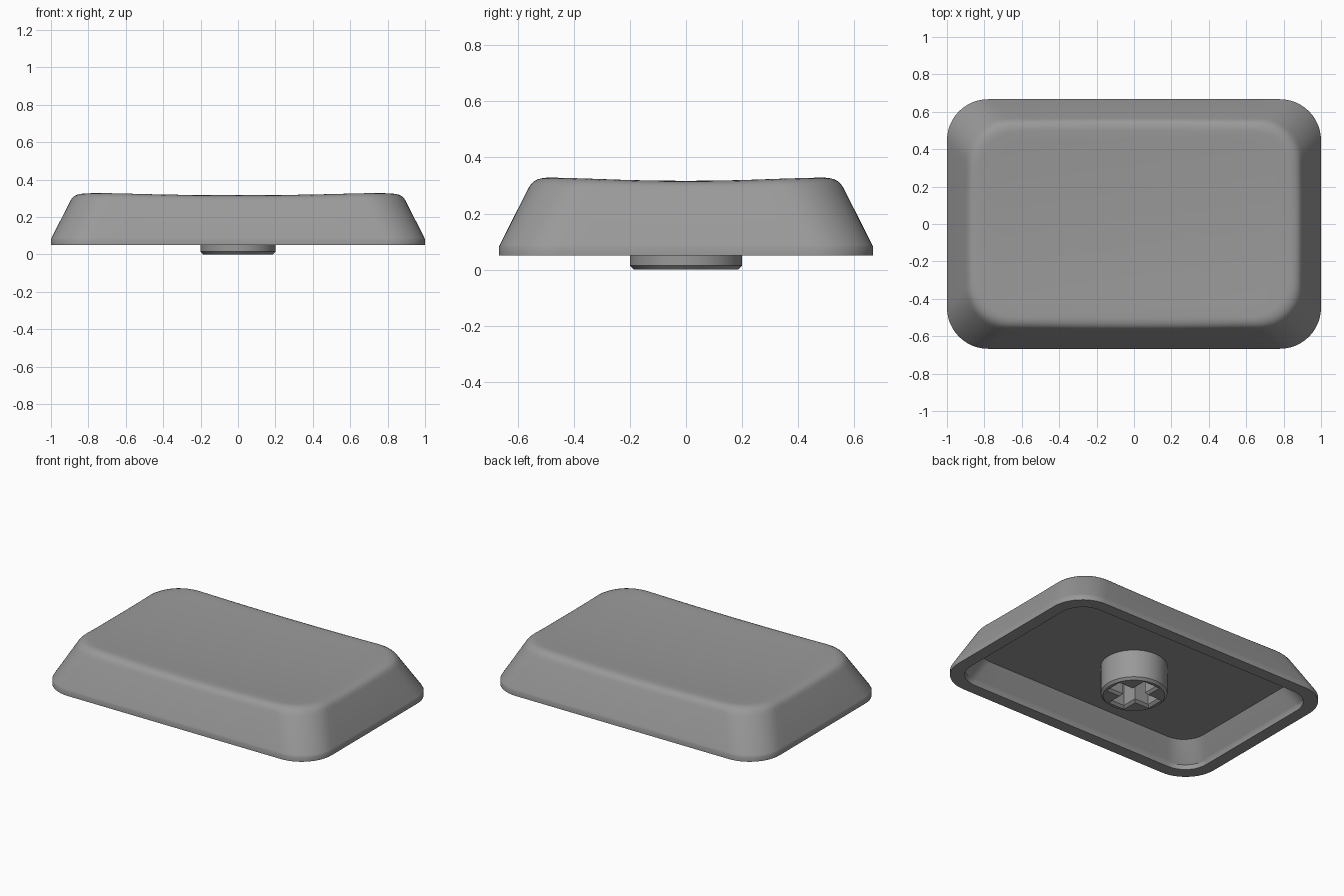
import bpy, bmesh, math

if "Cube" in bpy.data.objects:
    bpy.data.objects.remove(bpy.data.objects["Cube"])

grey = bpy.data.materials.new("dark_grey")
grey.diffuse_color = (0.32, 0.32, 0.32, 1)
grey.use_nodes = True
grey.node_tree.nodes["Principled BSDF"].inputs["Base Color"].default_value = grey.diffuse_color


def loft(name, rings):
    """Skin a stack of closed rings and cap both ends."""
    bm = bmesh.new()
    rows = [[bm.verts.new(p) for p in ring] for ring in rings]
    n = len(rows[0])
    for a, b in zip(rows, rows[1:]):
        for i in range(n):
            j = (i + 1) % n
            bm.faces.new((a[i], a[j], b[j], b[i]))
    bm.faces.new(rows[0][::-1])
    bm.faces.new(rows[-1])
    bmesh.ops.recalc_face_normals(bm, faces=bm.faces)
    mesh = bpy.data.meshes.new(name)
    bm.to_mesh(mesh)
    bm.free()
    mesh.materials.append(grey)
    ob = bpy.data.objects.new(name, mesh)
    bpy.context.collection.objects.link(ob)
    return ob


def smooth(ob, degrees):
    bpy.ops.object.select_all(action='DESELECT')
    bpy.context.view_layer.objects.active = ob
    ob.select_set(True)
    bpy.ops.object.shade_smooth_by_angle(angle=math.radians(degrees))


def rounded_rect(hx, hy, r, arc=12, edge=12):
    """Rounded rectangle outline, with extra points along the straight edges."""
    corners = []
    for k, (sx, sy) in enumerate(((1, 1), (-1, 1), (-1, -1), (1, -1))):
        angles = [math.pi / 2 * (k + i / arc) for i in range(arc + 1)]
        corners.append([(sx * (hx - r) + r * math.cos(a),
                         sy * (hy - r) + r * math.sin(a)) for a in angles])
    pts = []
    for k in range(4):
        pts += corners[k]
        (x0, y0), (x1, y1) = corners[k][-1], corners[(k + 1) % 4][0]
        pts += [(x0 + (x1 - x0) * i / edge, y0 + (y1 - y0) * i / edge)
                for i in range(1, edge)]
    return pts


def dish(x, y):
    """Shallow scoop of the top face."""
    return -0.017 * (max(0, 1 - (x / 0.83) ** 2) + max(0, 1 - (y / 0.50) ** 2))


def cap_ring(inset, z, scoop=0, radius=0.22, scale=1):
    pts = rounded_rect(1 - inset, 0.667 - inset, radius)
    return [(x * scale, y * scale, z + scoop * dish(x * scale, y * scale))
            for x, y in pts]


# Cap shell: hollow underside, rim, sloped walls, rounded edge, scooped top
rings = [cap_ring(i, z, 0, r) for i, z, r in (
    (0.155, 0.20, 0.15), (0.09, 0.09, 0.16), (0.083, 0.08, 0.16),
    (0.08, 0.05, 0.16))]
rings += [cap_ring(i, z, w) for i, z, w in (
    (0, 0.05, 0), (0, 0.08, 0), (0.004, 0.09, 0), (0.100, 0.28, 0),
    (0.106, 0.292, 0.1), (0.114, 0.306, 0.3), (0.124, 0.318, 0.6),
    (0.138, 0.328, 0.85), (0.155, 0.333, 1), (0.17, 0.334, 1))]
rings += [cap_ring(0.17, 0.334, 1, 0.22, s)
          for s in (0.9, 0.8, 0.65, 0.5, 0.35, 0.2, 0.08)]
smooth(loft("keycap_shell", rings), 30)

# Round stem with a chamfered tip
stem = loft("stem", [
    [(r * math.cos(math.tau * i / 64), r * math.sin(math.tau * i / 64), z)
     for i in range(64)]
    for r, z in ((0.2, 0.22), (0.2, 0.015), (0.185, 0))])

# Cross-shaped socket in the stem, flared at the opening
for name, hx, hy in (("socket_cutter_x", 0.15, 0.046),
                     ("socket_cutter_y", 0.046, 0.15)):
    cutter = loft(name, [
        [(sx * (hx + f), sy * (hy + f), z)
         for sx, sy in ((1, 1), (-1, 1), (-1, -1), (1, -1))]
        for f, z in ((0, 0.19), (0, 0.015), (0.015, 0), (0.015, -0.05))])
    cutter.hide_render = True
    mod = stem.modifiers.new(name, 'BOOLEAN')
    mod.operation = 'DIFFERENCE'
    mod.solver = 'EXACT'
    mod.object = cutter
    bpy.context.view_layer.objects.active = stem
    bpy.ops.object.modifier_apply(modifier=name)
    bpy.data.objects.remove(cutter)
smooth(stem, 30)
